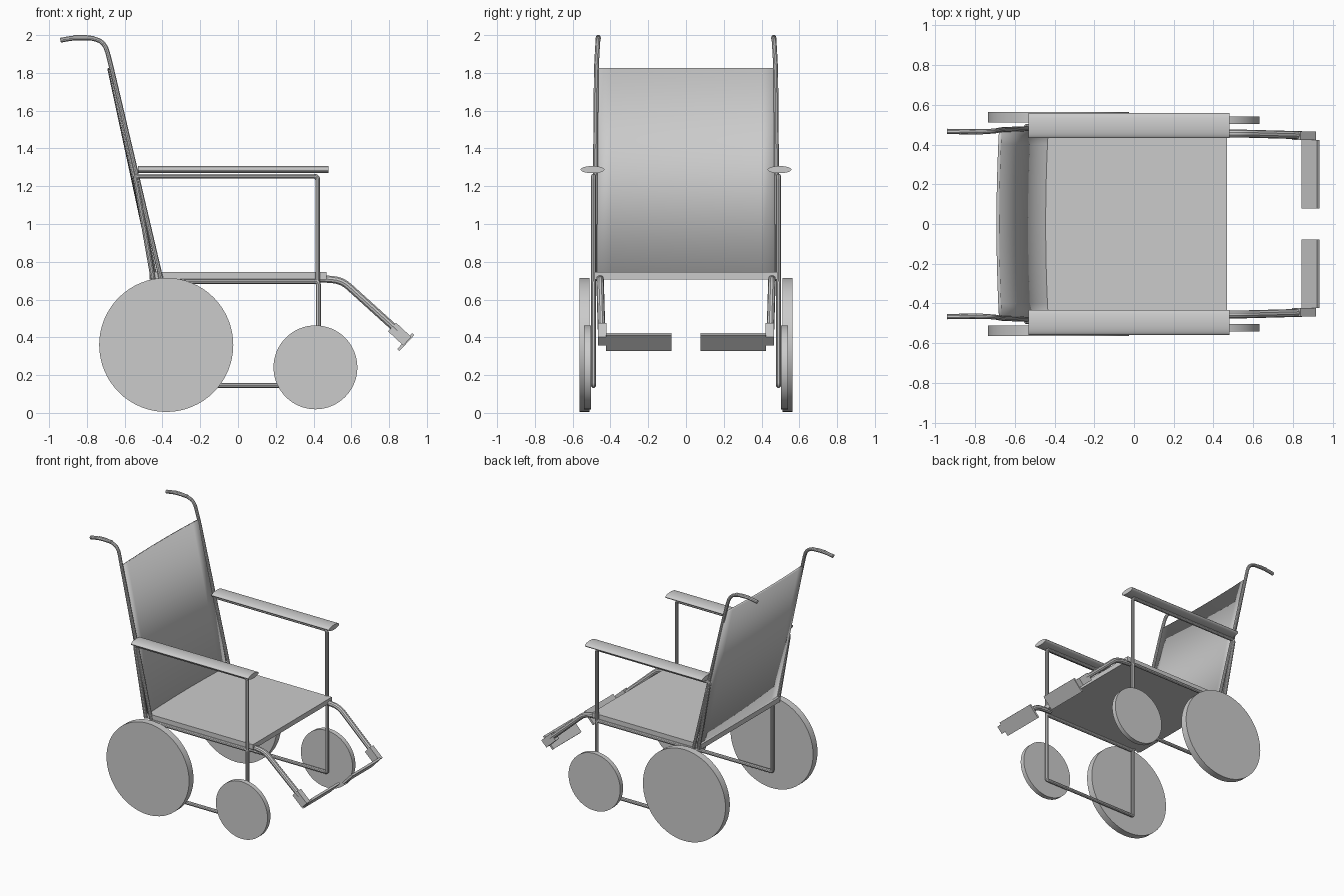
import bpy, bmesh, math
from mathutils import Vector

if "Cube" in bpy.data.objects:
    bpy.data.objects.remove(bpy.data.objects["Cube"])


def finish(obj, name, smooth=True):
    obj.name = name
    bpy.ops.object.select_all(action='DESELECT')
    obj.select_set(True)
    bpy.context.view_layer.objects.active = obj
    if smooth:
        bpy.ops.object.shade_smooth_by_angle(angle=math.radians(35))
    return obj


def tube(name, pts, r, bend=0.0, cyclic=False):
    """Round tube along a path, with corners rounded by `bend`."""
    pts = [Vector(p) for p in pts]
    path = []
    n = len(pts)
    for i, p in enumerate(pts):
        if bend and (cyclic or 0 < i < n - 1):
            a, b = pts[i - 1], pts[(i + 1) % n]
            s = p + (a - p).normalized() * min(bend, (a - p).length * 0.45)
            e = p + (b - p).normalized() * min(bend, (b - p).length * 0.45)
            for k in range(5):
                t = k / 4
                path.append(s * (1 - t) ** 2 + p * 2 * t * (1 - t) + e * t * t)
        else:
            path.append(p)
    cu = bpy.data.curves.new(name, 'CURVE')
    cu.dimensions = '3D'
    cu.bevel_depth = r
    cu.bevel_resolution = 3
    cu.use_fill_caps = True
    sp = cu.splines.new('POLY')
    sp.points.add(len(path) - 1)
    for q, p in zip(sp.points, path):
        q.co = (*p, 1)
    sp.use_cyclic_u = cyclic
    obj = bpy.data.objects.new(name, cu)
    bpy.context.collection.objects.link(obj)
    bpy.ops.object.select_all(action='DESELECT')
    obj.select_set(True)
    bpy.context.view_layer.objects.active = obj
    bpy.ops.object.convert(target='MESH')
    return finish(bpy.context.object, name)


def box(name, loc, size, tilt=0.0):
    bpy.ops.mesh.primitive_cube_add(size=1, location=loc, rotation=(0, tilt, 0))
    obj = bpy.context.object
    obj.scale = size
    return finish(obj, name, False)


def wheel(name, x, y, z, r, w):
    bpy.ops.mesh.primitive_cylinder_add(vertices=64, radius=r, depth=w, location=(x, y, z),
                                        rotation=(math.pi / 2, 0, 0))
    return finish(bpy.context.object, name)


def sheet(name, fn, nu, nv, thick):
    """Thin panel from a surface function of (u, v) in 0..1."""
    bm = bmesh.new()
    rows = [[bm.verts.new(fn(i / nu, j / nv)) for i in range(nu + 1)] for j in range(nv + 1)]
    for j in range(nv):
        for i in range(nu):
            bm.faces.new((rows[j][i], rows[j][i + 1], rows[j + 1][i + 1], rows[j + 1][i]))
    me = bpy.data.meshes.new(name)
    bm.to_mesh(me)
    bm.free()
    obj = bpy.data.objects.new(name, me)
    bpy.context.collection.objects.link(obj)
    mod = obj.modifiers.new("thickness", 'SOLIDIFY')
    mod.thickness = thick
    mod.offset = 0
    return finish(obj, name)


# Seat cushion
box("seat", (0, 0, 0.726), (0.935, 0.97, 0.038))

# Backrest, bowed slightly backward in the middle
def back_surface(u, v):
    bow = 1 - (2 * u - 1) ** 2
    return (-0.435 - 0.237 * v - 0.013 * bow, (u - 0.5) * 0.96, 0.725 + 1.1 * v)

sheet("backrest", back_surface, 12, 1, 0.015)

for side, s in (("left", 1), ("right", -1)):
    # Wheels
    wheel("rear_wheel_" + side, -0.38, s * 0.538, 0.36, 0.355, 0.054)
    wheel("front_wheel_" + side, 0.41, s * 0.522, 0.241, 0.222, 0.036)

    # Lower frame loop under the seat
    y = s * 0.49
    tube("lower_frame_" + side,
         [(0.425, y, 0.146), (0.425, y, 0.696), (-0.40, y, 0.696), (-0.40, y, 0.146)],
         0.014, 0.015, True)

    # Armrest frame: front post, top rail and rear strut
    tube("arm_frame_" + side,
         [(0.422, y, 0.68), (0.422, y, 1.253), (-0.545, y, 1.253), (-0.45, y, 0.71)], 0.013, 0.02)

    # Armrest pad with an elliptical section
    bpy.ops.mesh.primitive_cylinder_add(vertices=32, radius=1, depth=1.01,
                                        location=(-0.025, s * 0.495, 1.288),
                                        rotation=(0, math.pi / 2, 0))
    pad = bpy.context.object
    pad.scale = (0.019, 0.063, 1)
    finish(pad, "arm_pad_" + side)

    # Back post with push handle
    tube("back_post_" + side,
         [(-0.405, s * 0.485, 0.70), (-0.668, s * 0.475, 1.82), (-0.705, s * 0.467, 1.965),
          (-0.80, s * 0.464, 1.99), (-0.87, s * 0.465, 1.988), (-0.80, s * 0.464, 1.99)][:5],
         0.0125, 0.06)
    tube("push_grip_" + side,
         [(-0.76, s * 0.464, 1.983), (-0.86, s * 0.465, 1.987), (-0.94, s * 0.466, 1.973)],
         0.0135, 0.05)

    # Footrest hanger, bracket and plate
    tube("footrest_tube_" + side,
         [(0.42, s * 0.455, 0.712), (0.55, s * 0.455, 0.702), (0.845, s * 0.447, 0.435)],
         0.02, 0.05)
    tilt = math.radians(43)
    box("footrest_bracket_" + side, (0.856, s * 0.444, 0.417), (0.11, 0.044, 0.062), tilt)
    box("footplate_" + side, (0.888, s * 0.25, 0.375), (0.016, 0.345, 0.115), tilt)
